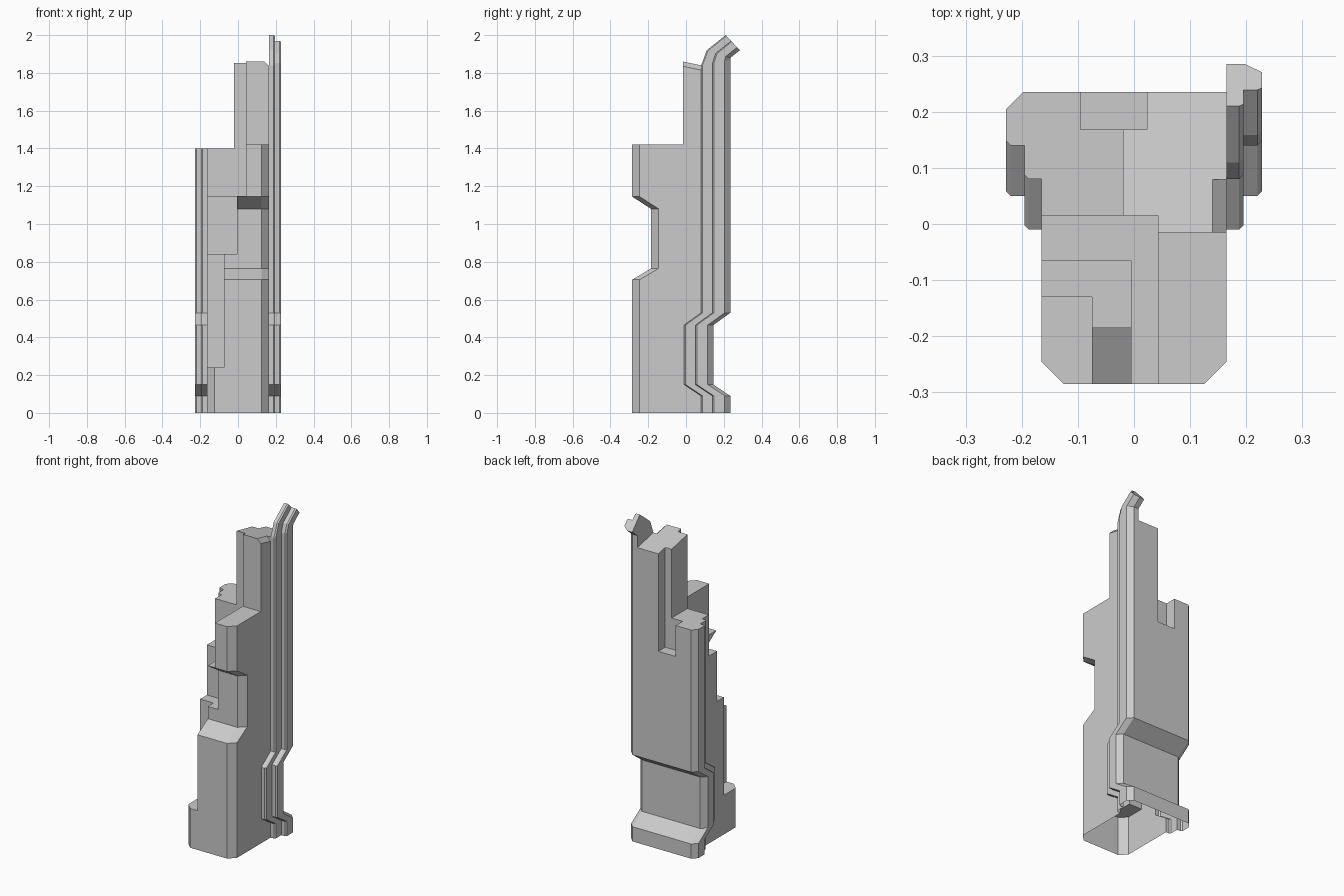
import bpy, bmesh

if "Cube" in bpy.data.objects:
    bpy.data.objects.remove(bpy.data.objects["Cube"])


def loft(name, rings):
    """Closed solid through a list of equal-length point rings."""
    bm = bmesh.new()
    vs = [[bm.verts.new(p) for p in r] for r in rings]
    n = len(vs[0])
    for a, b in zip(vs, vs[1:]):
        for i in range(n):
            j = (i + 1) % n
            bm.faces.new((a[i], a[j], b[j], b[i]))
    bm.faces.new(vs[0][::-1])
    bm.faces.new(vs[-1])
    bm.normal_update()
    bmesh.ops.connect_verts_nonplanar(bm, angle_limit=.002, faces=bm.faces[:])
    if bm.calc_volume(signed=True) < 0:
        bmesh.ops.reverse_faces(bm, faces=bm.faces[:])
    me = bpy.data.meshes.new(name)
    bm.to_mesh(me)
    bm.free()
    me.update()
    ob = bpy.data.objects.new(name, me)
    bpy.context.scene.collection.objects.link(ob)
    return ob


def box(name, x0, x1, y0, y1, z0, z1=3):
    ring = [(x0, y0), (x1, y0), (x1, y1), (x0, y1)]
    return loft(name, [[(x, y, z) for x, y in ring] for z in (z0, z1)])


def cut(ob, cutter):
    """Subtract the cutter, trying another solver if one yields nothing."""
    cutter.hide_render = True
    m = ob.modifiers.new("cut", "BOOLEAN")
    m.operation, m.object = "DIFFERENCE", cutter
    result = None
    for solver in ("EXACT", "MANIFOLD", "FLOAT"):
        m.solver = solver
        bpy.context.view_layer.update()
        dg = bpy.context.evaluated_depsgraph_get()
        me = bpy.data.meshes.new_from_object(ob.evaluated_get(dg))
        if len(me.polygons) > 5:
            result = me
            break
    ob.modifiers.remove(m)
    if result:
        ob.data = result
    bpy.data.objects.remove(cutter)


# Floor plan: chamfered front, stepped and chamfered back slab
half = [(.125, -.285), (.165, -.245), (.165, .08), (.187, .08), (.195, .088),
        (.195, .14), (.22, .14), (.228, .148), (.228, .205), (.198, .235)]
plan = half + [(-x, y) for x, y in reversed(half)]

# Levels: height, front recess, back recess
levels = [(0, 0, 0), (.09, 0, 0), (.15, 0, -.09), (.465, 0, -.09), (.53, 0, 0),
          (.705, 0, 0), (.765, .1, 0), (1.08, .1, 0), (1.145, 0, 0)]
rings = [[(x, y + (f if y < -.1 else b), z) for x, y in plan]
         for z, f, b in levels]

# Bent tip: front and back (y, z) of each tilted section
for (y0, z0), (y1, z1) in [((.08, 1.84), (.235, 1.87)),
                           ((.11, 1.92), (.235, 1.88)),
                           ((.21, 2.0), (.285, 1.92))]:
    ring = []
    for x, y in plan:
        t = (y - .08) / .155
        ring.append((x, y0 + t * (y1 - y0), z0 + t * (z1 - z0)))
    rings.append(ring)
tower = loft("tower", rings)

# Stepped terraces
terraces = [(-1, -.075, -1, -.13, .24), (-1, -.005, -1, -.065, .84),
            (-1, .043, -1, .015, 1.147), (-1, 1, -1, -.015, 1.42),
            (-1, -.02, -1, 1, 1.40), (-.095, .023, .168, 1, 1.21)]
for t in terraces:
    cut(tower, box("terrace_cutter", *t))

# Sloping roof, leaving the fin on the right
roof = [(-1, 2.067), (1, 1.646), (1, 3), (-1, 3)]
cut(tower, loft("roof_cutter",
                [[(x, y, z) for y, z in roof] for x in (-1, .1652)]))

# Roof edge chamfer in front of the fin
tri = [(.14, 1.86), (.18, 1.82), (.18, 1.95), (.14, 1.95)]
cut(tower, loft("chamfer_cutter", [[(x, y, z + d) for x, z in tri]
                                   for y, d in ((-.1, .018), (.079, -.02))]))

# Open underside
bm = bmesh.new()
bm.from_mesh(tower.data)
under = [f for f in bm.faces if all(v.co.z < 1e-4 for v in f.verts)]
bmesh.ops.delete(bm, geom=under, context="FACES")
bm.to_mesh(tower.data)
bm.free()
tower.data.update()
